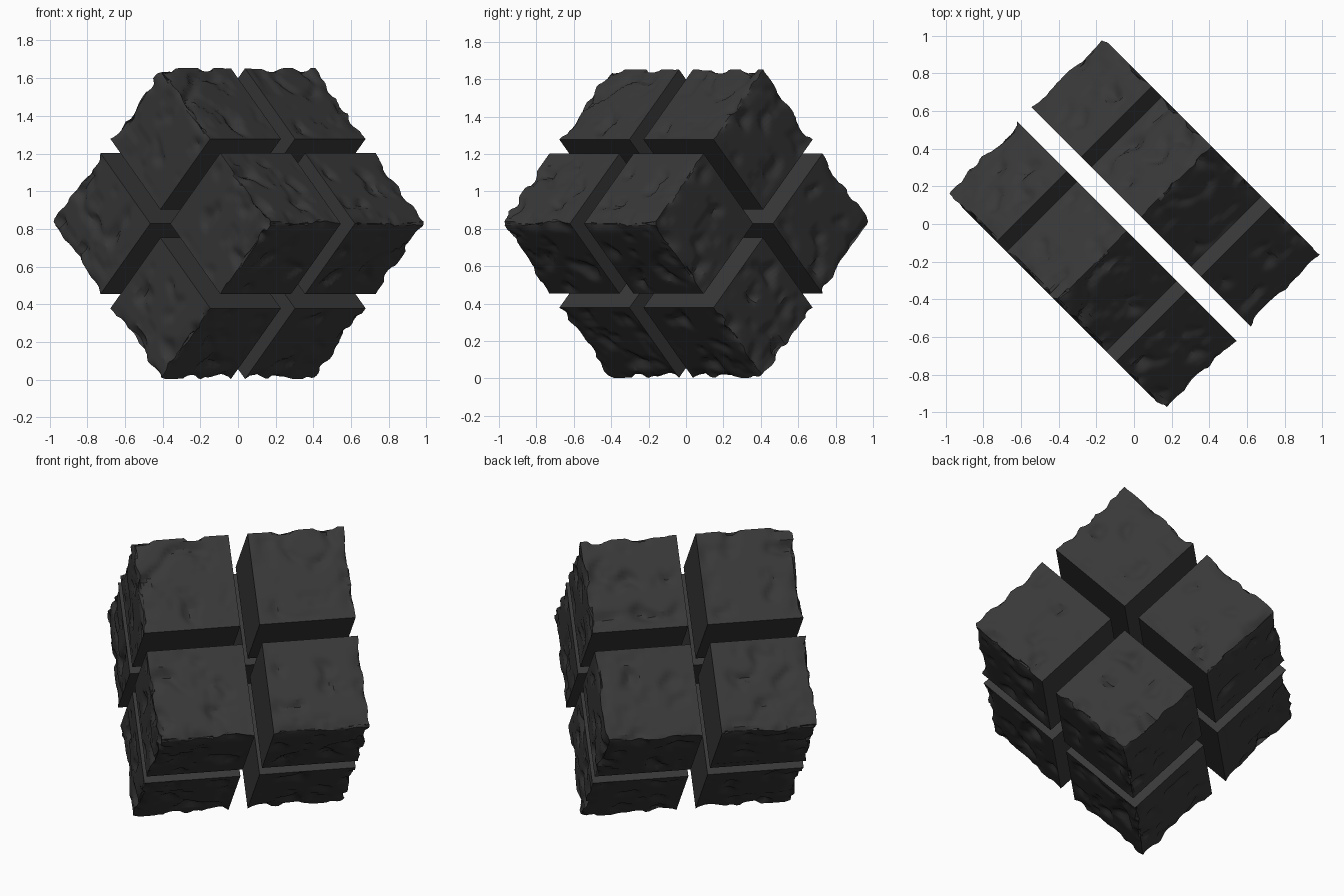
import bpy, bmesh, math
from mathutils import Matrix, Vector, noise

default = bpy.data.objects.get("Cube")
if default:
    bpy.data.objects.remove(default)

BLOCK = 0.53            # side of one block
GAP = 0.106             # slot between neighbours
HALF = BLOCK / 2
OFFSET = (BLOCK + GAP) / 2
CUTS = 27

# Dark stone material
stone = bpy.data.materials.new("dark stone")
stone.use_nodes = True
colour = (0.04, 0.04, 0.04, 1)
stone.diffuse_color = colour
bsdf = stone.node_tree.nodes["Principled BSDF"]
bsdf.inputs["Base Color"].default_value = colour
bsdf.inputs["Roughness"].default_value = 0.8

# The whole stack balances on one edge, turned to the diagonal
POSE = (Matrix.Translation((0, 0, 0.828))
        @ Matrix.Rotation(math.radians(-45), 4, 'Z')
        @ Matrix.Rotation(math.radians(45), 4, 'Y'))


def wear(p, signs, seed):
    """Return a block point with dents, square pits and chipped outer edges."""
    q = p.copy()
    reach = [p[a] * signs[a] / HALF for a in range(3)]
    for a in range(3):
        if reach[a] < 0.99:
            continue
        others = [reach[b] for b in range(3) if b != a]
        # Fade out beside the slots, so inner edges stay straight
        fade = min(1, (min(others) + 1) * 4)
        shift = seed + Vector((a * 7.3, a * 3.1, a * 5.7))
        # Round dents
        depth = max(0, noise.noise(p * 9 + shift) - 0.18) * 0.06
        # Shallow square pits
        cell = Vector([round(c / 0.04) * 0.04 for c in p])
        if noise.noise(cell * 8 + shift * 2) > 0.33:
            depth += 0.007
        # Chips along outer edges
        near = max(0, (max(others) - 0.72) / 0.28)
        chip = max(0, noise.noise(p * 8 + seed * 1.7) + 0.12)
        depth += near ** 2 * chip * 0.05
        q[a] -= signs[a] * depth * fade
    return q


def worn_block(name, signs, seed):
    bm = bmesh.new()
    bmesh.ops.create_cube(bm, size=BLOCK)
    bmesh.ops.subdivide_edges(bm, edges=bm.edges[:], cuts=CUTS, use_grid_fill=True)
    centre = Vector(signs) * OFFSET
    for v in bm.verts:
        v.co = wear(v.co, signs, seed) + centre
    bm.transform(POSE)
    mesh = bpy.data.meshes.new(name)
    bm.to_mesh(mesh)
    bm.free()
    mesh.materials.append(stone)
    mesh.shade_smooth()
    mesh.set_sharp_from_angle(angle=math.radians(30))
    obj = bpy.data.objects.new(name, mesh)
    bpy.context.collection.objects.link(obj)


# Two slabs of four blocks; (x, z) signs name each block's place in its slab
PLACES = {"top": (-1, 1), "right": (1, 1), "left": (-1, -1), "bottom": (1, -1)}
for side, y in (("front", -1), ("back", 1)):
    for i, (place, (x, z)) in enumerate(PLACES.items()):
        seed = Vector((i * 11.3 + 2.6, y * 17.7, i * 4.9 + 1.2))
        worn_block(f"{side}_{place}_block", (x, y, z), seed)
